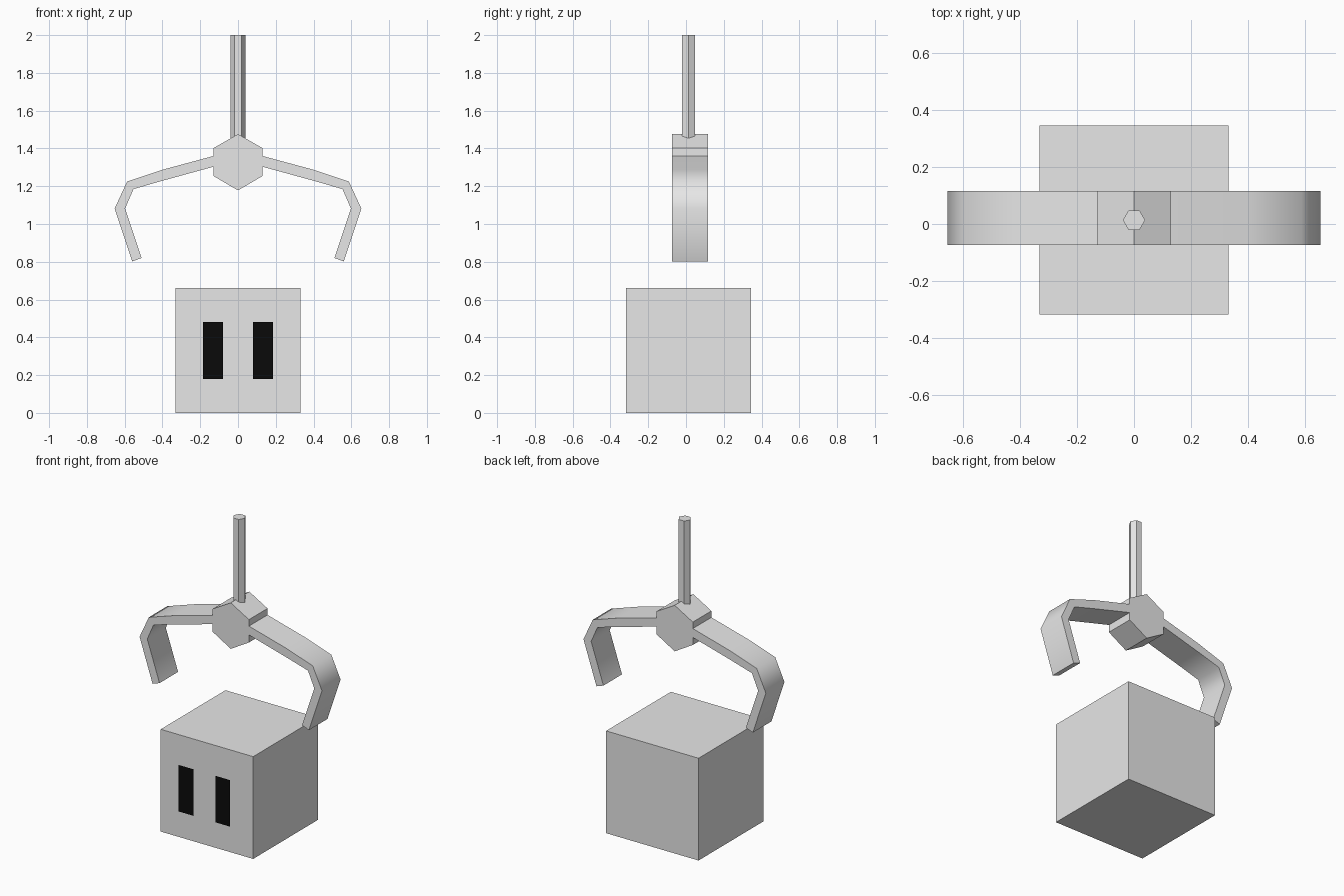
import bpy, bmesh, math

if "Cube" in bpy.data.objects:
    bpy.data.objects.remove(bpy.data.objects["Cube"])


def material(name, rgb):
    m = bpy.data.materials.new(name)
    m.diffuse_color = (*rgb, 1)
    m.use_nodes = True
    m.node_tree.nodes["Principled BSDF"].inputs["Base Color"].default_value = m.diffuse_color
    return m


GREY = material("light grey", (0.8, 0.8, 0.8))
BLACK = material("black", (0.003, 0.003, 0.003))


def add_object(name, bm, mat):
    bmesh.ops.recalc_face_normals(bm, faces=bm.faces)
    mesh = bpy.data.meshes.new(name)
    bm.to_mesh(mesh)
    bm.free()
    mesh.materials.append(mat)
    obj = bpy.data.objects.new(name, mesh)
    bpy.context.collection.objects.link(obj)
    return obj


def extrude_profile(name, points, y0, y1, mat):
    """Extrude an x-z outline from y0 to y1."""
    bm = bmesh.new()
    face = bm.faces.new([bm.verts.new((x, y0, z)) for x, z in points])
    ext = bmesh.ops.extrude_face_region(bm, geom=[face], use_keep_orig=True)
    verts = [g for g in ext["geom"] if isinstance(g, bmesh.types.BMVert)]
    bmesh.ops.translate(bm, verts=verts, vec=(0, y1 - y0, 0))
    return add_object(name, bm, mat)


# Block
S, CY = 0.331, 0.0135
extrude_profile("block", [(-S, 0), (S, 0), (S, 2 * S), (-S, 2 * S)],
                CY - S, CY + S, GREY)

# Eyes: flat panels just in front of the block
for side, name in ((-1, "left_eye"), (1, "right_eye")):
    bm = bmesh.new()
    x0, x1 = sorted((side * 0.079, side * 0.185))
    face = bm.faces.new([bm.verts.new((x, -(S + CY), z)) for x, z in
                         ((x0, 0.18), (x1, 0.18), (x1, 0.481), (x0, 0.481))])
    obj = add_object(name, bm, BLACK)
    if obj.data.polygons[0].normal.y > 0:
        obj.data.flip_normals()

# Claw: hexagonal hub and two bent arms as one mirrored outline
half = [(0.13, 1.402), (0.13, 1.36), (0.397, 1.288), (0.587, 1.225),
        (0.653, 1.082), (0.56, 0.802), (0.51, 0.82), (0.598, 1.082),
        (0.553, 1.185), (0.397, 1.23), (0.13, 1.303), (0.13, 1.254)]
outline = [(0, 1.476)] + half + [(0, 1.178)] + [(-x, z) for x, z in reversed(half)]
claw = extrude_profile("claw", outline, -0.074, 0.116, GREY)
bpy.ops.object.select_all(action='DESELECT')
claw.select_set(True)
bpy.context.view_layer.objects.active = claw
bpy.ops.object.shade_smooth_by_angle(angle=math.radians(52))

# Hanging rod: six-sided, sunk into the hub
bm = bmesh.new()
rings = []
for z in (1.42, 2.0):
    rings.append([bm.verts.new((0.039 * math.cos(i * math.pi / 3),
                                CY + 0.039 * math.sin(i * math.pi / 3), z))
                  for i in range(6)])
    bm.faces.new(rings[-1])
for i in range(6):
    j = (i + 1) % 6
    bm.faces.new((rings[0][i], rings[0][j], rings[1][j], rings[1][i]))
add_object("rod", bm, GREY)
